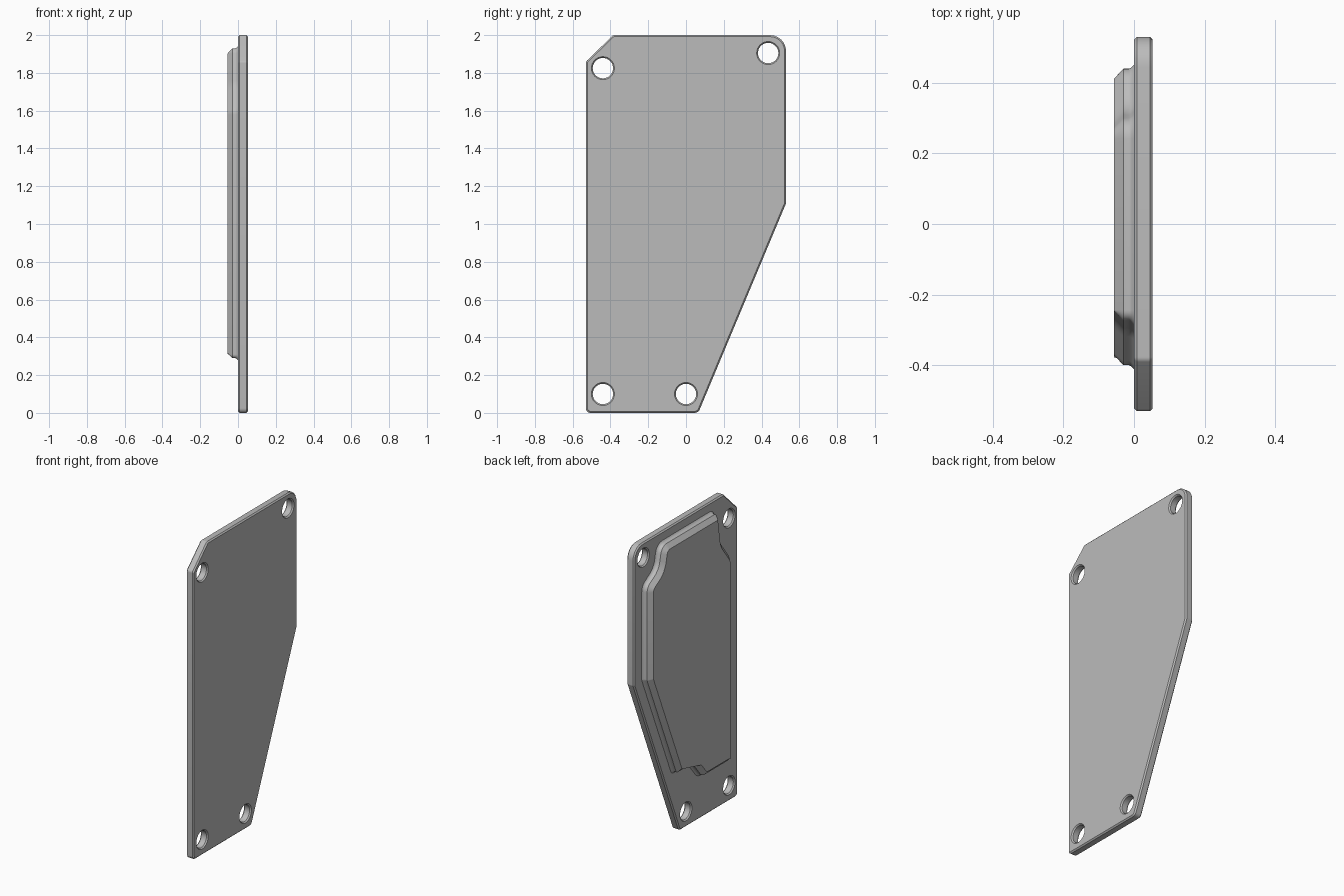
import bpy, bmesh, math
from mathutils import Vector

old = bpy.data.objects.get("Cube")
if old:
    bpy.data.objects.remove(old, do_unlink=True)

GREY = (0.5, 0.5, 0.5, 1)
mat = bpy.data.materials.new("plain grey")
mat.use_nodes = True
mat.diffuse_color = GREY
mat.node_tree.nodes["Principled BSDF"].inputs["Base Color"].default_value = GREY


def rounded(corners, steps=6):
    """Round each (y, z, radius) corner of a closed outline."""
    out = []
    for i, (y, z, r) in enumerate(corners):
        p = Vector((y, z))
        a = Vector(corners[i - 1][:2]) - p
        b = Vector(corners[(i + 1) % len(corners)][:2]) - p
        half = a.angle(b) / 2
        if r == 0:
            out.append(p)
            continue
        cut = min(r / math.tan(half), a.length * 0.49, b.length * 0.49)
        rad = cut * math.tan(half)
        a.normalize()
        b.normalize()
        centre = p + (a + b).normalized() * (rad / math.sin(half))
        u, v = p + a * cut - centre, p + b * cut - centre
        sweep = u.angle_signed(v)
        for k in range(steps + 1):
            t = -sweep * k / steps
            out.append(centre + Vector((u.x * math.cos(t) - u.y * math.sin(t),
                                        u.x * math.sin(t) + u.y * math.cos(t))))
    return out


def inset(points, d):
    """Move a counter-clockwise outline inwards by d."""
    out = []
    for i, p in enumerate(points):
        e = (p - points[i - 1]).normalized()
        f = (points[(i + 1) % len(points)] - p).normalized()
        n, m = Vector((-e.y, e.x)), Vector((-f.y, f.x))
        out.append(p + (n + m) * (d / (1 + n.dot(m))))
    return out


def layered(name, outline, layers):
    """Stack inset copies of an outline along x; layers are (x, inset)."""
    bm = bmesh.new()
    rings = [[bm.verts.new((x, p.x, p.y)) for p in inset(outline, d)] for x, d in layers]
    n = len(outline)
    for lo, hi in zip(rings, rings[1:]):
        for i in range(n):
            j = (i + 1) % n
            bm.faces.new((lo[i], lo[j], hi[j], hi[i]))
    bm.faces.new(rings[0])
    bm.faces.new(rings[-1])
    bmesh.ops.recalc_face_normals(bm, faces=bm.faces)
    mesh = bpy.data.meshes.new(name)
    bm.to_mesh(mesh)
    bm.free()
    mesh.materials.append(mat)
    ob = bpy.data.objects.new(name, mesh)
    bpy.context.collection.objects.link(ob)
    return ob


def smooth(ob, angle):
    bpy.ops.object.select_all(action='DESELECT')
    ob.select_set(True)
    bpy.context.view_layer.objects.active = ob
    bpy.ops.object.shade_smooth_by_angle(angle=math.radians(angle))


# Cover plate with softened rims
T = 0.053
plate_outline = rounded([(-0.53, 0, 0.025), (0.065, 0, 0.03), (0.53, 1.11, 0.02),
                         (0.53, 2, 0.085), (-0.385, 2, 0.02), (-0.53, 1.86, 0.02)])
plate = layered("cover_plate", plate_outline,
                [(0, 0.008), (0.008, 0), (T - 0.008, 0), (T, 0.008)])

# Screw holes, countersunk on both faces
for y, z in [(-0.44, 1.825), (0.435, 1.905), (-0.44, 0.1), (0, 0.1)]:
    circle = [Vector((y + 0.07 * math.cos(math.tau * k / 32),
                      z + 0.07 * math.sin(math.tau * k / 32))) for k in range(32)]
    cutter = layered("hole_cutter", circle, [(-0.01, 0), (0.008, 0.016),
                                             (T - 0.008, 0.016), (T + 0.01, 0)])
    cutter.hide_render = True
    mod = plate.modifiers.new("hole", 'BOOLEAN')
    mod.operation, mod.solver, mod.object = 'DIFFERENCE', 'EXACT', cutter
    bpy.context.view_layer.objects.active = plate
    bpy.ops.object.modifier_apply(modifier=mod.name)
    bpy.data.objects.remove(cutter, do_unlink=True)
smooth(plate, 30)

# Raised pad, scooped around the holes, with a filleted foot and chamfered rim
pad_outline = rounded([(-0.4, 0.29, 0.02), (-0.12, 0.29, 0.06), (-0.02, 0.41, 0.06),
                       (0.14, 0.41, 0.02), (0.44, 1.12, 0.03), (0.44, 1.72, 0.06),
                       (0.32, 1.79, 0.12), (0.29, 1.93, 0.06), (-0.27, 1.93, 0.03),
                       (-0.3, 1.73, 0.12), (-0.4, 1.6, 0.06)])
pad = layered("raised_pad", pad_outline,
              [(0.002, -0.014), (-0.004, -0.007), (-0.008, -0.003), (-0.014, 0),
               (-0.03, 0), (-0.056, 0.028)])
smooth(pad, 35)
